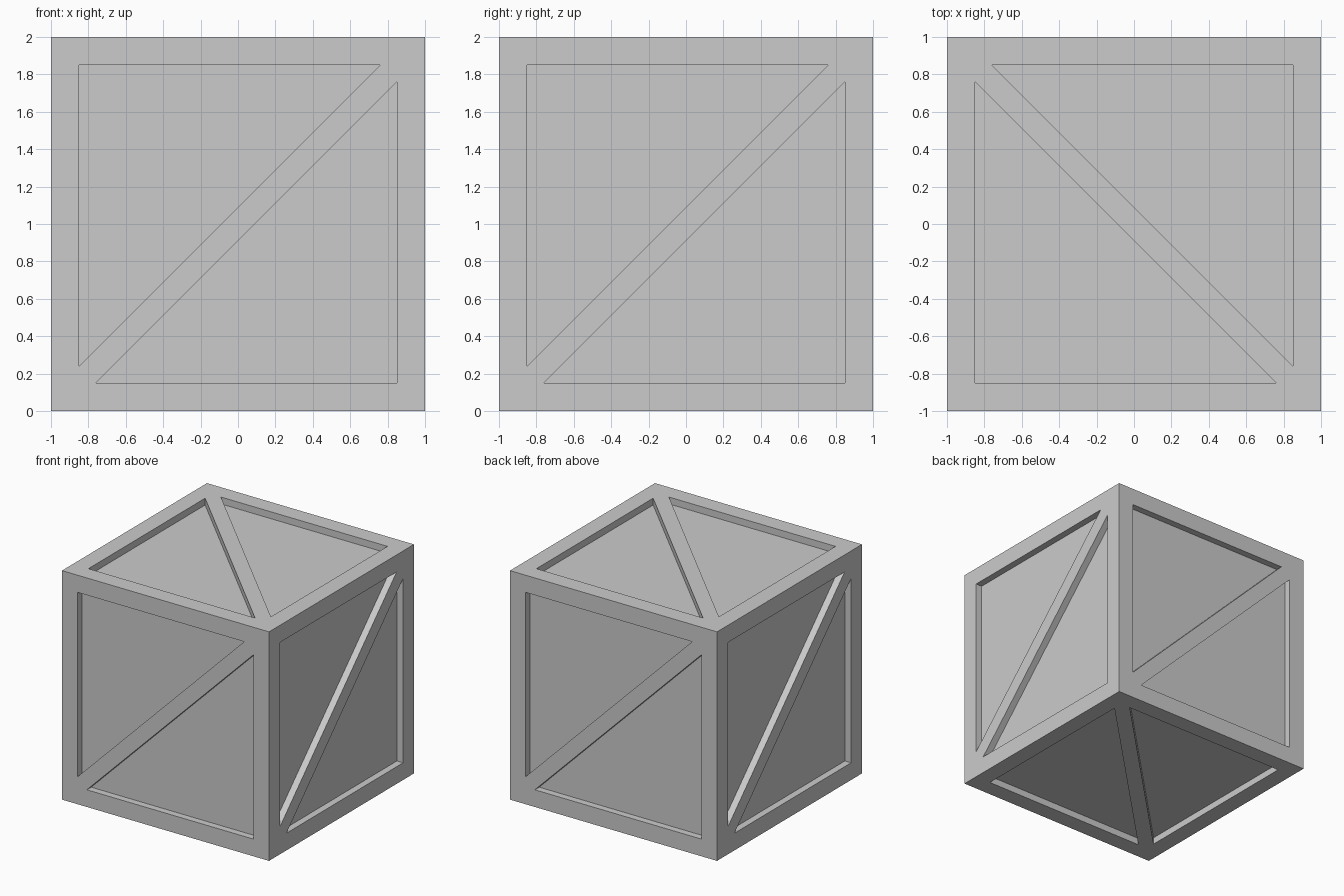
import bpy, bmesh
from mathutils import Vector

if "Cube" in bpy.data.objects:
    bpy.data.objects.remove(bpy.data.objects["Cube"])

HALF = 1.0      # half cube size
INNER = 0.85    # inner edge of the border boards
TIP = 0.76      # where the diagonal brace meets the border
DEPTH = 0.06    # panel recess

X, Y, Z = Vector((1, 0, 0)), Vector((0, 1, 0)), Vector((0, 0, 1))
bm = bmesh.new()


def add_side(u, v):
    """One crate side: border, diagonal brace along u + v, two recessed panels."""
    n = u.cross(v)

    def face(points):
        bm.faces.new([bm.verts.new(u * a + v * b + n * c + Z * HALF)
                      for a, b, c in points])

    # diagonal brace
    face([(-HALF, -HALF, HALF), (-TIP, -INNER, HALF), (INNER, TIP, HALF),
          (HALF, HALF, HALF), (TIP, INNER, HALF), (-INNER, -TIP, HALF)])

    # the two halves are the same, turned half a circle
    for s in (1, -1):
        tri = [(-INNER * s, INNER * s), (-INNER * s, -TIP * s), (TIP * s, INNER * s)]
        corner = (-HALF * s, HALF * s, HALF)
        low = (-HALF * s, -HALF * s, HALF)
        high = (HALF * s, HALF * s, HALF)
        top = [(a, b, HALF) for a, b in tri]
        floor = [(a, b, HALF - DEPTH) for a, b in tri]
        # border boards
        face([corner, low, top[1], top[0]])
        face([corner, top[0], top[2], high])
        # recessed panel and its walls
        face(floor)
        for i in range(3):
            j = (i + 1) % 3
            face([top[i], top[j], floor[j], floor[i]])


# front, right, back, left, top, bottom
for u, v in ((X, Z), (Y, Z), (-X, Z), (-Y, Z), (Y, -X), (Y, X)):
    add_side(u, v)

bmesh.ops.remove_doubles(bm, verts=bm.verts, dist=1e-4)
bmesh.ops.recalc_face_normals(bm, faces=bm.faces)
mesh = bpy.data.meshes.new("crate")
bm.to_mesh(mesh)
bm.free()
crate = bpy.data.objects.new("crate", mesh)
bpy.context.collection.objects.link(crate)
